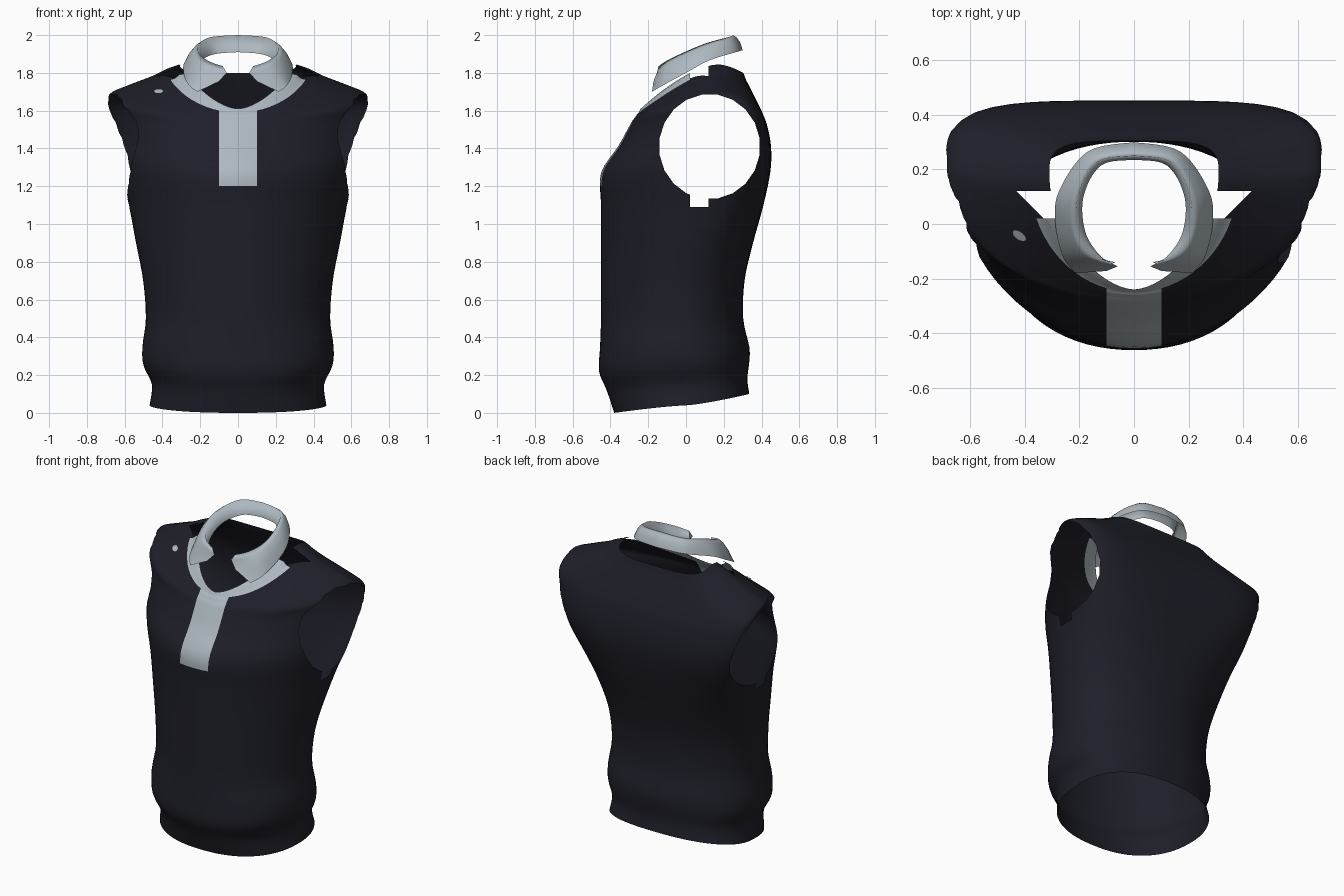
import bpy, bmesh, math
from mathutils import Vector
from mathutils.bvhtree import BVHTree

if "Cube" in bpy.data.objects:
    bpy.data.objects.remove(bpy.data.objects["Cube"])


def material(name, rgb):
    m = bpy.data.materials.new(name)
    m.diffuse_color = (*rgb, 1)
    m.use_nodes = True
    m.node_tree.nodes["Principled BSDF"].inputs["Base Color"].default_value = m.diffuse_color
    return m


NAVY = material("dark_navy", (0.013, 0.013, 0.022))
GREY = material("pale_grey", (0.42, 0.48, 0.52))


def smooth_list(pts, steps):
    """Catmull-Rom resampling of a list of tuples."""
    out = []
    for i in range(len(pts) - 1):
        a, b, c, d = (pts[max(0, min(len(pts) - 1, i + k))] for k in (-1, 0, 1, 2))
        for s in range(steps):
            t = s / steps
            out.append(tuple(0.5 * (2 * q + (r - p) * t + (2 * p - 5 * q + 4 * r - w) * t * t
                                    + (3 * q - p - 3 * r + w) * t ** 3)
                             for p, q, r, w in zip(a, b, c, d)))
    out.append(pts[-1])
    return out


def loft(bm, rows, closed):
    grid = [[bm.verts.new(p) for p in row] for row in rows]
    n = len(rows[0])
    faces = []
    for lo, hi in zip(grid, grid[1:]):
        faces.append([bm.faces.new((lo[i], lo[(i + 1) % n], hi[(i + 1) % n], hi[i]))
                      for i in range(n if closed else n - 1)])
    return faces


def finish(bm, name, mats):
    me = bpy.data.meshes.new(name)
    for f in bm.faces:
        f.smooth = True
    bm.to_mesh(me)
    for m in mats:
        me.materials.append(m)
    ob = bpy.data.objects.new(name, me)
    bpy.context.collection.objects.link(ob)
    return ob


# Vest rings, hem to neckline: half width, front y, back y, widest y,
# front z, side z, back z, back squareness, front squareness
RINGS = [
    (.468, -.38, .335, .00, .00, .04, .10, 2.4, 2.3),
    (.456, -.42, .325, .00, .12, .15, .18, 2.3, 2.2),
    (.500, -.46, .335, -.02, .22, .25, .27, 2.2, 2.15),
    (.506, -.455, .335, -.03, .35, .35, .35, 2.15, 2.1),
    (.488, -.45, .303, -.03, .50, .50, .50, 2.15, 1.95),
    (.502, -.45, .310, -.02, .70, .70, .70, 2.2, 1.9),
    (.540, -.45, .355, .01, .90, .90, .90, 2.4, 1.85),
    (.578, -.45, .410, .06, 1.10, 1.10, 1.10, 3.0, 1.9),
    (.630, -.45, .447, .11, 1.27, 1.30, 1.28, 4.0, 1.9),
    (.664, -.36, .450, .15, 1.41, 1.45, 1.41, 4.8, 1.9),
    (.680, -.31, .430, .17, 1.50, 1.59, 1.52, 5.2, 1.9),
    (.682, -.285, .400, .18, 1.545, 1.685, 1.60, 5.2, 2),
    (.580, -.27, .365, .17, 1.565, 1.735, 1.67, 4.5, 2),
    (.450, -.26, .335, .16, 1.58, 1.785, 1.73, 4.0, 2),
    (.380, -.25, .317, .16, 1.59, 1.82, 1.765, 4.0, 2),
    (.310, -.24, .304, .17, 1.61, 1.845, 1.80, 4.0, 1.7),
]
SEG, STEP = 72, 4


def ring(hx, yf, yb, yc, zf, zs, zb, nb, nf):
    pts = []
    for i in range(SEG):
        a = 2 * math.pi * i / SEG
        c, s = math.cos(a), math.sin(a)
        n = nb if s > 0 else nf
        r = (abs(c) ** n + abs(s) ** n) ** (-1 / n)
        c, s = c * r, s * r
        depth, ze = (yb - yc, zb) if s > 0 else (yc - yf, zf)
        p = 1.6 if zs > 1.83 else 1.3       # neckline drops into a V
        pts.append((hx * c, yc + depth * s, zs + (ze - zs) * abs(s) ** p))
    return pts


bm = bmesh.new()
face_rows = loft(bm, [ring(*r) for r in smooth_list(RINGS, STEP)], True)
for row in face_rows[-STEP:]:           # tag the yoke rows beside the neckline
    for f in row:
        f.material_index = 1


def cut(co, no, faces):
    geom = set(faces)
    for f in faces:
        geom.update(f.edges)
        geom.update(f.verts)
    bmesh.ops.bisect_plane(bm, geom=list(geom), dist=1e-5, plane_co=co, plane_no=no)


# Armholes: slice along the sides of an oval, then remove what is inside
CY, CZ, RY, RZ, SIDES = .125, 1.41, .265, .275, 20
planes = []
for i in range(SIDES):
    a = 2 * math.pi * i / SIDES
    planes.append((Vector((0, CY + RY * math.cos(a), CZ + RZ * math.sin(a))),
                   Vector((0, math.cos(a) / RY, math.sin(a) / RZ))))


def near_arm(p):
    return abs(p.x) > .35 and math.hypot((p.y - CY) / RY, (p.z - CZ) / RZ) < 1.25


for co, no in planes:
    cut(co, no, [f for f in bm.faces if near_arm(f.calc_center_median())])
gone = []
for f in bm.faces:
    p = f.calc_center_median()
    if abs(p.x) > .35 and all((p - co).dot(no) < 0 for co, no in planes):
        gone.append(f)
bmesh.ops.delete(bm, geom=gone, context='FACES')

# Clean cut lines for the placket, yoke and torn notches
for co, no in [((.1, 0, 0), (1, 0, 0)), ((-.1, 0, 0), (1, 0, 0)),
               ((0, .02, 0), (0, 1, 0)), ((0, .12, 0), (0, 1, 0)),
               ((.31, 0, 0), (1, -1, 0)), ((-.31, 0, 0), (1, 1, 0)),
               ((0, 0, 1.2), (0, 0, 1)), ((0, 0, 1.09), (0, 0, 1))]:
    cut(co, no, bm.faces[:])
holes = []
for f in bm.faces:
    p = f.calc_center_median()
    yoke = f.material_index == 1 and p.y < .02
    placket = abs(p.x) < .1 and p.y < -.1 and p.z > 1.2
    f.material_index = int(yoke or placket)
    shoulder_tear = p.z > 1.7 and abs(p.x) - p.y < .31
    underarm_tear = abs(p.x) > .4 and 1.09 < p.z < 1.25
    if .02 < p.y < .12 and (shoulder_tear or underarm_tear):
        holes.append(f)
bmesh.ops.delete(bm, geom=holes, context='FACES')
bmesh.ops.recalc_face_normals(bm, faces=bm.faces[:])
tree = BVHTree.FromBMesh(bm)
finish(bm, "vest_body", [NAVY, GREY])

# Small pale spot on the chest, laid on the cloth
bm = bmesh.new()
spot = []
for i in range(12):
    a = 2 * math.pi * i / 12
    x, z = -.42 + .026 * math.cos(a), 1.70 + .012 * math.sin(a)
    hit = tree.ray_cast(Vector((x, -2, z)), Vector((0, 1, 0)))[0]
    if hit:
        spot.append(bm.verts.new(hit + Vector((0, -.005, .004))))
if len(spot) > 2:
    bm.faces.new(spot)
finish(bm, "chest_spot", [GREY])

# Folded collar: rails from back centre to front, mirrored to the other side
STAND = [(0, .235, 1.91), (.12, .215, 1.90), (.185, .10, 1.87),
         (.178, -.03, 1.82), (.12, -.12, 1.78), (.07, -.14, 1.79)]
FOLD = [(0, .25, 2.0), (.14, .225, 1.99), (.205, .10, 1.955),
        (.205, -.03, 1.90), (.15, -.11, 1.86), (.08, -.145, 1.835)]
EDGE = [(0, .30, 1.92), (.17, .265, 1.91), (.275, .12, 1.865),
        (.288, 0, 1.80), (.26, -.12, 1.735), (.215, -.18, 1.70)]


def blend(t, out, tip):
    """Rail between fold and edge, pushed outward, ending at the given tip."""
    res = []
    for p, q in zip(FOLD, EDGE):
        v = Vector(p).lerp(Vector(q), t)
        d = Vector((v.x, v.y - .06, 0)).normalized() * out
        res.append(tuple(v + d + Vector((0, 0, out * .5))))
    return res[:-1] + [tip]


def full(rail):
    half = smooth_list(rail, 6)
    return [(-x, y, z) for x, y, z in half[:0:-1]] + half


rails = [STAND, FOLD, blend(.2, .008, (.06, -.155, 1.80)),
         blend(.55, .010, (.10, -.172, 1.755)), EDGE]
bm = bmesh.new()
loft(bm, [full(r) for r in rails], False)
bmesh.ops.recalc_face_normals(bm, faces=bm.faces[:])
finish(bm, "collar", [GREY])
